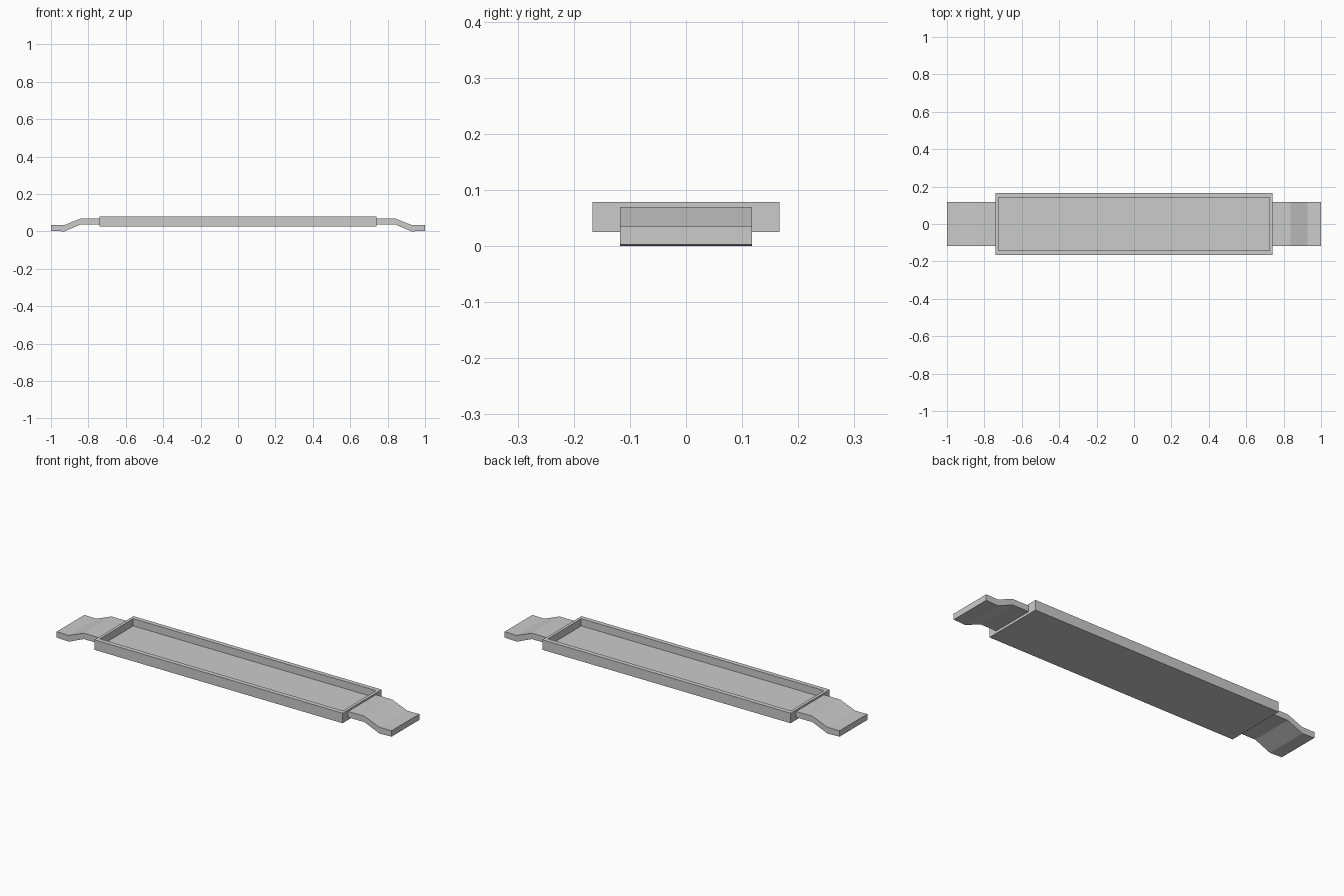
import bpy

if "Cube" in bpy.data.objects:
    bpy.data.objects.remove(bpy.data.objects["Cube"])


def make_object(name, verts, faces):
    mesh = bpy.data.meshes.new(name)
    mesh.from_pydata(verts, [], faces)
    mesh.update()
    obj = bpy.data.objects.new(name, mesh)
    bpy.context.collection.objects.link(obj)
    return obj


def ring(hx, hy, z):
    return [(-hx, -hy, z), (hx, -hy, z), (hx, hy, z), (-hx, hy, z)]


# Tray: stacked rectangular loops (bottom, outer rim, inner rim, recessed floor)
loops = [ring(0.741, 0.167, 0.025), ring(0.741, 0.167, 0.079),
         ring(0.725, 0.142, 0.079), ring(0.725, 0.142, 0.04)]
verts = [v for loop in loops for v in loop]
faces = [(3, 2, 1, 0), (12, 13, 14, 15)]
for k in range(3):
    for i in range(4):
        j = (i + 1) % 4
        faces.append((4 * k + i, 4 * k + j, 4 * k + 4 + j, 4 * k + 4 + i))
make_object("tray", verts, faces)


# End tabs: a cranked strip, (x, bottom z, top z) stations, mirrored per side
stations = [(0.741, 0.038, 0.07), (0.838, 0.038, 0.07),
            (0.928, 0.0, 0.034), (1.0, 0.003, 0.035)]


def make_tab(name, side):
    verts, faces = [], []
    for x, low, high in stations:
        verts += [(side * x, -0.118, low), (side * x, 0.118, low),
                  (side * x, 0.118, high), (side * x, -0.118, high)]
    for k in range(len(stations) - 1):
        for i in range(4):
            j = (i + 1) % 4
            faces.append((4 * k + i, 4 * k + 4 + i, 4 * k + 4 + j, 4 * k + j))
    n = len(verts)
    faces += [(0, 1, 2, 3), (n - 1, n - 2, n - 3, n - 4)]
    # keep normals pointing outward
    if side > 0:
        faces = [f[::-1] for f in faces]
    return make_object(name, verts, faces)


for name, side in (("left_tab", -1), ("right_tab", 1)):
    tab = make_tab(name, side)
    import bmesh
    bm = bmesh.new()
    bm.from_mesh(tab.data)
    bmesh.ops.recalc_face_normals(bm, faces=bm.faces)
    bm.to_mesh(tab.data)
    bm.free()
